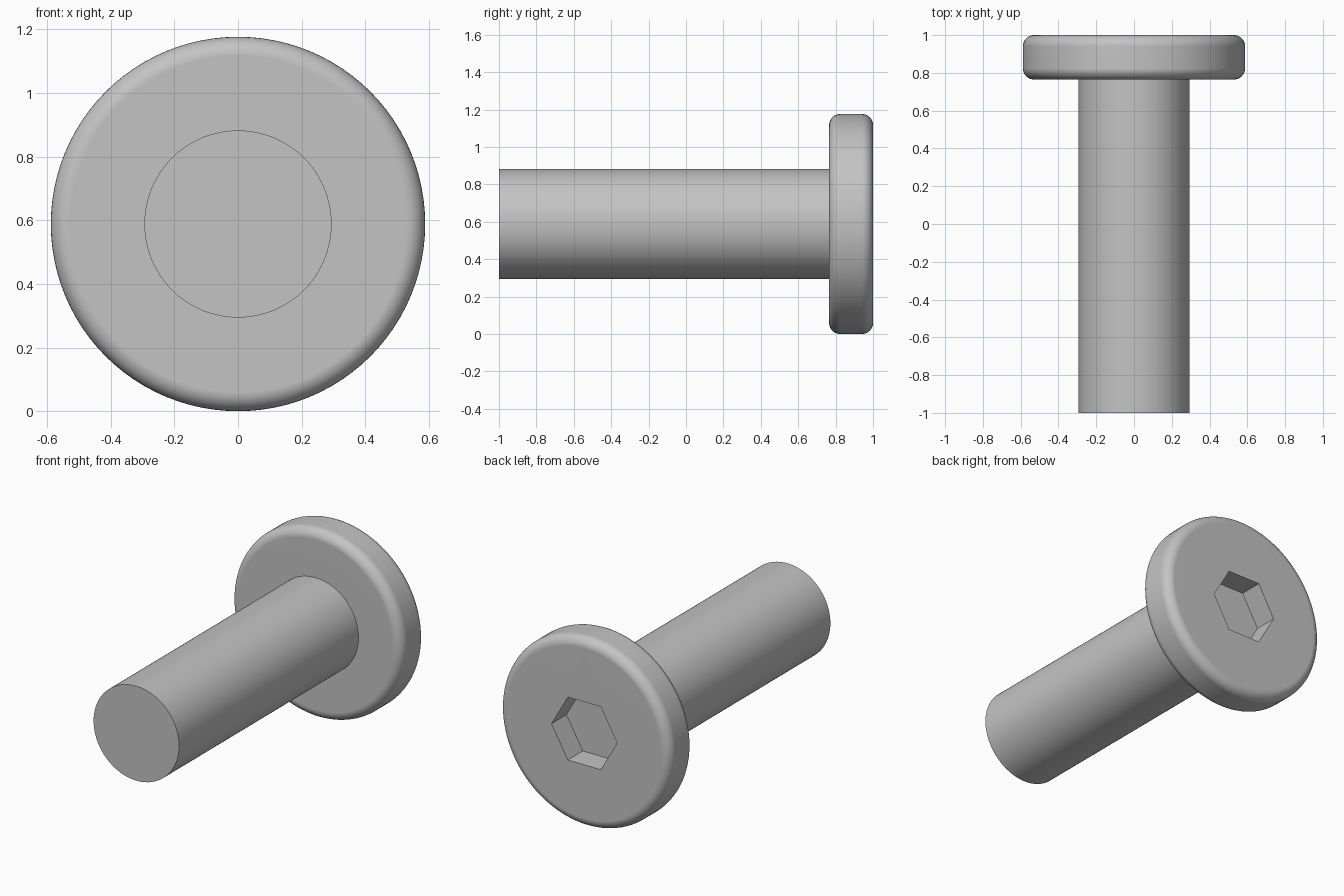
import bpy, bmesh
from math import cos, sin, pi, radians
from mathutils import Vector

cube = bpy.data.objects.get("Cube")
if cube:
    bpy.data.objects.remove(cube, do_unlink=True)

# Proportions: the bolt lies along y with its head at +y
HEAD_R, SHANK_R, HEX_R = 0.588, 0.294, 0.226
TIP, SEAT, CROWN = -1.0, 0.765, 1.0
FILLET, HEX_DEPTH = 0.059, 0.147
AXIS = Vector((0, 0, HEAD_R))

steel = bpy.data.materials.new("grey steel")
steel.use_nodes = True
steel.diffuse_color = (0.55, 0.55, 0.55, 1)
steel.node_tree.nodes["Principled BSDF"].inputs["Base Color"].default_value = steel.diffuse_color


def lathe(profile, steps=96):
    """Spin (radius, y) points around the bolt axis."""
    bm = bmesh.new()
    verts = [bm.verts.new(AXIS + Vector((r, y, 0))) for r, y in profile]
    edges = [bm.edges.new(pair) for pair in zip(verts, verts[1:])]
    bmesh.ops.spin(bm, geom=verts + edges, cent=AXIS, axis=(0, 1, 0),
                   angle=2 * pi, steps=steps)
    bmesh.ops.remove_doubles(bm, verts=bm.verts[:], dist=1e-4)
    return bm


def finish(bm, name):
    bmesh.ops.recalc_face_normals(bm, faces=bm.faces[:])
    mesh = bpy.data.meshes.new(name)
    bm.to_mesh(mesh)
    bm.free()
    mesh.materials.append(steel)
    obj = bpy.data.objects.new(name, mesh)
    bpy.context.collection.objects.link(obj)
    bpy.ops.object.select_all(action='DESELECT')
    obj.select_set(True)
    bpy.context.view_layer.objects.active = obj
    bpy.ops.object.shade_smooth_by_angle(angle=radians(30))
    # Keep the large flat faces flat beside the rounded rim
    weighted = obj.modifiers.new("flat face normals", 'WEIGHTED_NORMAL')
    weighted.keep_sharp = True
    return obj


# Shank: plain cylinder with a flat tip
finish(lathe([(SHANK_R, SEAT), (SHANK_R, TIP), (0, TIP)]), "shank")

# Head: disc with both rims rounded, open at the crown for the socket
arc = [i * pi / 16 for i in range(9)]
inner = HEAD_R - FILLET
profile = [(SHANK_R, SEAT)]
profile += [(inner + FILLET * sin(a), SEAT + FILLET * (1 - cos(a))) for a in arc]
profile += [(inner + FILLET * cos(a), CROWN - FILLET * (1 - sin(a))) for a in arc]
head = lathe(profile)


# Hex socket: walls, floor and the crown face around it
def hexagon(y):
    return [head.verts.new(AXIS + Vector((HEX_R * cos(i * pi / 3), y, HEX_R * sin(i * pi / 3))))
            for i in range(6)]


crown_edges = [e for e in head.edges
               if e.is_boundary and all(abs(v.co.y - CROWN) < 1e-4 for v in e.verts)]
rim, floor = hexagon(CROWN), hexagon(CROWN - HEX_DEPTH)
head.faces.new(floor)
for i in range(6):
    j = (i + 1) % 6
    head.faces.new((rim[i], rim[j], floor[j], floor[i]))
    crown_edges.append(head.edges.get((rim[i], rim[j])))
bmesh.ops.triangle_fill(head, edges=crown_edges, use_beauty=True, normal=(0, 1, 0))
finish(head, "head")
